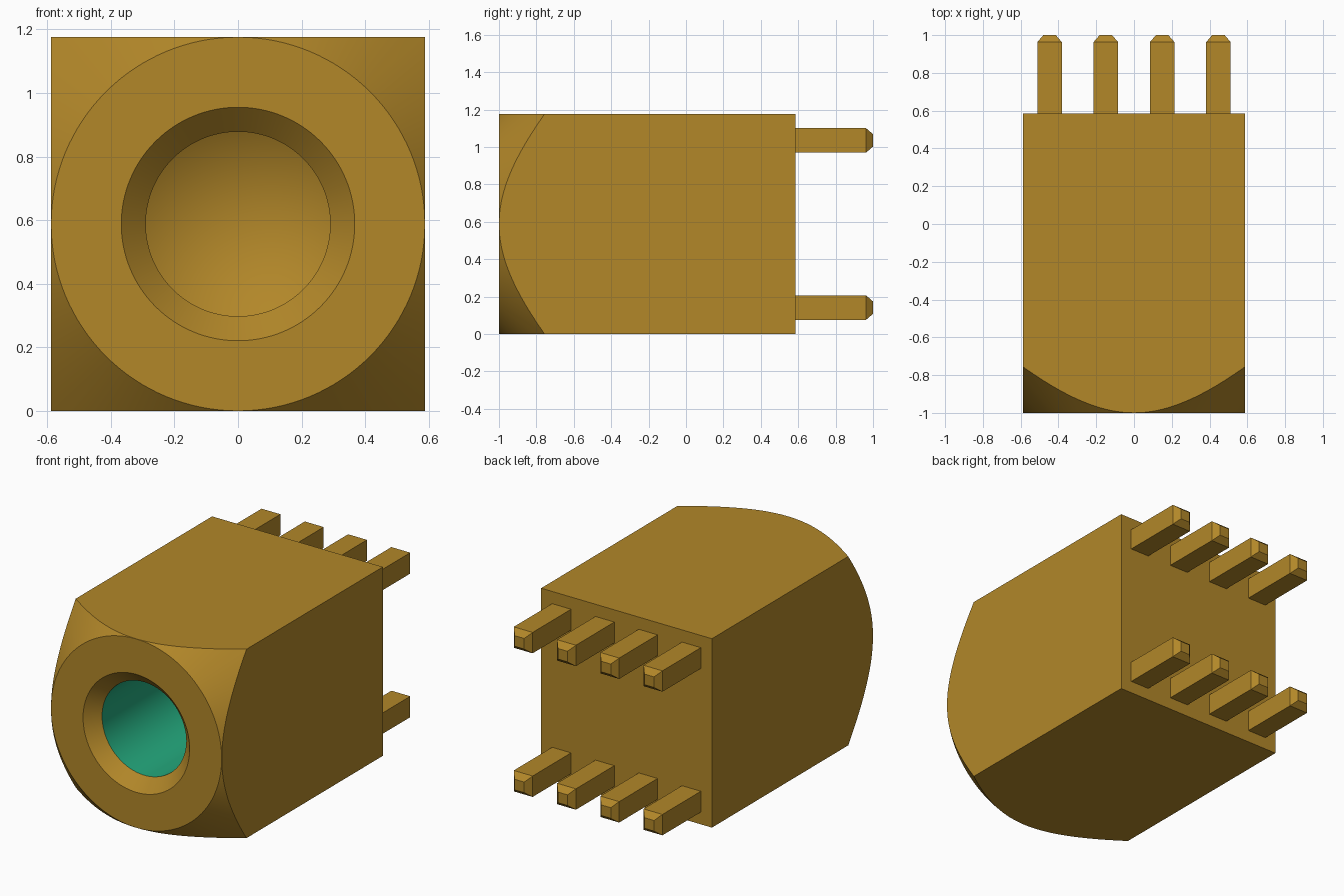
import bpy, bmesh, math
from mathutils import Vector

if "Cube" in bpy.data.objects:
    bpy.data.objects.remove(bpy.data.objects["Cube"])

HALF = 0.588          # half width of the square body
FRONT, BACK = -1.0, 0.585
BORE_END = 0.1        # where the bore meets its drill-point bottom


def material(name, rgb):
    m = bpy.data.materials.new(name)
    m.use_nodes = True
    m.diffuse_color = (*rgb, 1)
    m.node_tree.nodes["Principled BSDF"].inputs["Base Color"].default_value = (*rgb, 1)
    return m


gold = material("gold", (0.445, 0.242, 0.022))
teal = material("teal", (0.018, 0.402, 0.209))


def finish(name, bm, *mats):
    bmesh.ops.recalc_face_normals(bm, faces=bm.faces)
    me = bpy.data.meshes.new(name)
    bm.to_mesh(me)
    bm.free()
    for m in mats:
        me.materials.append(m)
    ob = bpy.data.objects.new(name, me)
    bpy.context.collection.objects.link(ob)
    return ob


def box(bm, lo, hi):
    lo, hi = Vector(lo), Vector(hi)
    verts = bmesh.ops.create_cube(bm, size=1)["verts"]
    for v in verts:
        v.co = (lo + hi) / 2 + v.co * (hi - lo)
    return verts


# Turned solid: drill point, bore, countersink, front ring, conical chamfer
def turned_solid():
    profile = [(0, BORE_END + 0.17), (0.29, BORE_END), (0.29, FRONT + 0.077),
               (0.367, FRONT), (HALF - 0.0005, FRONT), (1.2, FRONT + 1.2 - HALF),
               (1.2, 0.9), (0, 0.9)]
    bm = bmesh.new()
    vs = [bm.verts.new((r, y, HALF)) for r, y in profile]
    es = [bm.edges.new(p) for p in zip(vs, vs[1:])]
    bmesh.ops.spin(bm, geom=vs + es, cent=(0, 0, HALF), axis=(0, 1, 0),
                   angle=math.tau, steps=128, use_merge=True)
    bmesh.ops.remove_doubles(bm, verts=bm.verts, dist=1e-5)
    # Bore wall is teal
    for f in bm.faces:
        if all(abs(math.hypot(v.co.x, v.co.z - HALF) - 0.29) < 1e-3 for v in f.verts):
            f.material_index = 1
    return finish("body", bm, gold, teal)


# Square bar that trims the turned solid
bm = bmesh.new()
box(bm, (-HALF, FRONT - 0.1, 0), (HALF, BACK, 2 * HALF))
bar = finish("square_trim_helper", bm, gold, teal)
bar.hide_render = True

body = turned_solid()
mod = body.modifiers.new("square_trim", "BOOLEAN")
mod.operation, mod.solver, mod.object = "INTERSECT", "EXACT", bar
bpy.ops.object.select_all(action="DESELECT")
bpy.context.view_layer.objects.active = body
body.select_set(True)
bpy.ops.object.modifier_apply(modifier=mod.name)
bpy.ops.object.shade_smooth_by_angle(angle=math.radians(30))
bpy.data.objects.remove(bar)

# Two rows of four pins with chamfered tips
PIN, TIP, PITCH, ROW = 0.065, 0.033, 0.298, 0.447
for row, z in (("lower", HALF - ROW), ("upper", HALF + ROW)):
    for i in range(4):
        x = (i - 1.5) * PITCH
        bm = bmesh.new()
        box(bm, (x - PIN, BACK - 0.02, z - PIN), (x + PIN, 0.963, z + PIN))
        end = max(bm.faces, key=lambda f: f.calc_center_median().y)
        tip = bmesh.ops.extrude_discrete_faces(bm, faces=[end])["faces"][0]
        for v in tip.verts:
            v.co = (x + (v.co.x - x) * TIP / PIN, 1.0, z + (v.co.z - z) * TIP / PIN)
        # Sloping sides between the shaft and the tip
        shaft = [e for e in bm.edges if e.is_boundary]
        if shaft:
            bmesh.ops.bridge_loops(bm, edges=shaft)
        finish(f"{row}_pin_{i + 1}", bm, gold)
